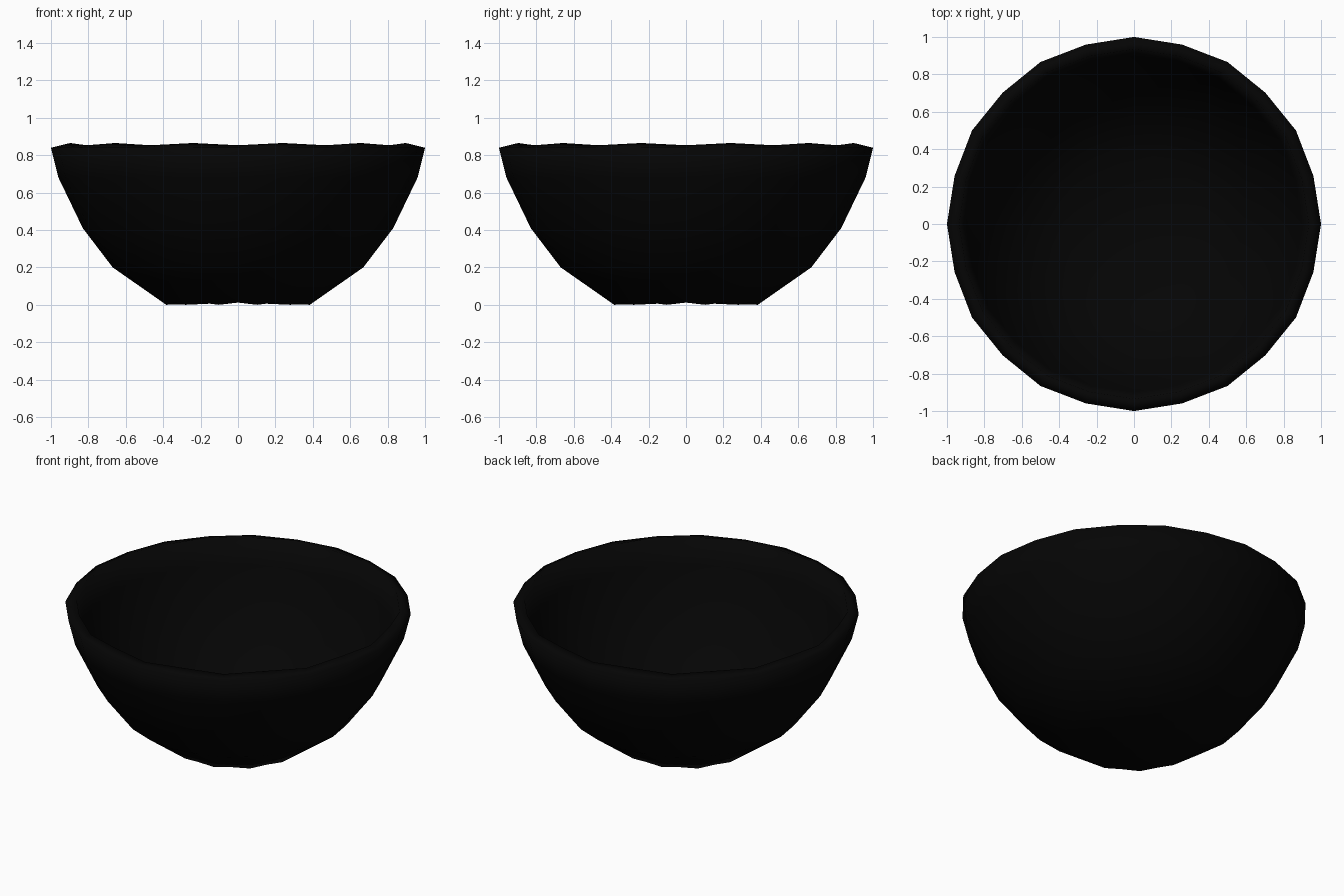
import bpy, bmesh, math

if "Cube" in bpy.data.objects:
    bpy.data.objects.remove(bpy.data.objects["Cube"])

SIDES = 24

# Profile from outer bottom, up over the rim, down to inner floor: radius, z on even sides, z on odd sides
PROFILE = [
    (0.40, 0.012, 0.00), (0.67, 0.20, 0.20), (0.83, 0.41, 0.41), (0.96, 0.68, 0.68),
    (1.00, 0.84, 0.84), (0.935, 0.853, 0.865), (0.90, 0.70, 0.70),
    (0.78, 0.44, 0.44), (0.63, 0.25, 0.25), (0.38, 0.07, 0.07),
]
ODD_SCALE = 0.993  # odd sides sit slightly further in

black = bpy.data.materials.new("black_glaze")
black.diffuse_color = (0.0014, 0.0014, 0.0014, 1)
black.use_nodes = True
black.node_tree.nodes["Principled BSDF"].inputs["Base Color"].default_value = black.diffuse_color

# Bowl: spin the profile into rings
bm = bmesh.new()
rings = []
for r, z_even, z_odd in PROFILE:
    ring = []
    for i in range(SIDES):
        a = 2 * math.pi * i / SIDES
        rr, z = (r * ODD_SCALE, z_odd) if i % 2 else (r, z_even)
        ring.append(bm.verts.new((rr * math.cos(a), rr * math.sin(a), z)))
    rings.append(ring)

# Walls
for lower, upper in zip(rings, rings[1:]):
    for i in range(SIDES):
        j = (i + 1) % SIDES
        bm.faces.new((lower[i], lower[j], upper[j], upper[i]))

# Underside and inner floor
under = bm.verts.new((0, 0, 0.013))
floor = bm.verts.new((0, 0, 0.06))
for i in range(SIDES):
    j = (i + 1) % SIDES
    bm.faces.new((rings[0][j], rings[0][i], under))
    bm.faces.new((rings[-1][i], rings[-1][j], floor))

bmesh.ops.recalc_face_normals(bm, faces=bm.faces)
for f in bm.faces:
    f.smooth = True
mesh = bpy.data.meshes.new("bowl")
bm.to_mesh(mesh)
bm.free()
mesh.materials.append(black)
bpy.context.collection.objects.link(bpy.data.objects.new("bowl", mesh))
